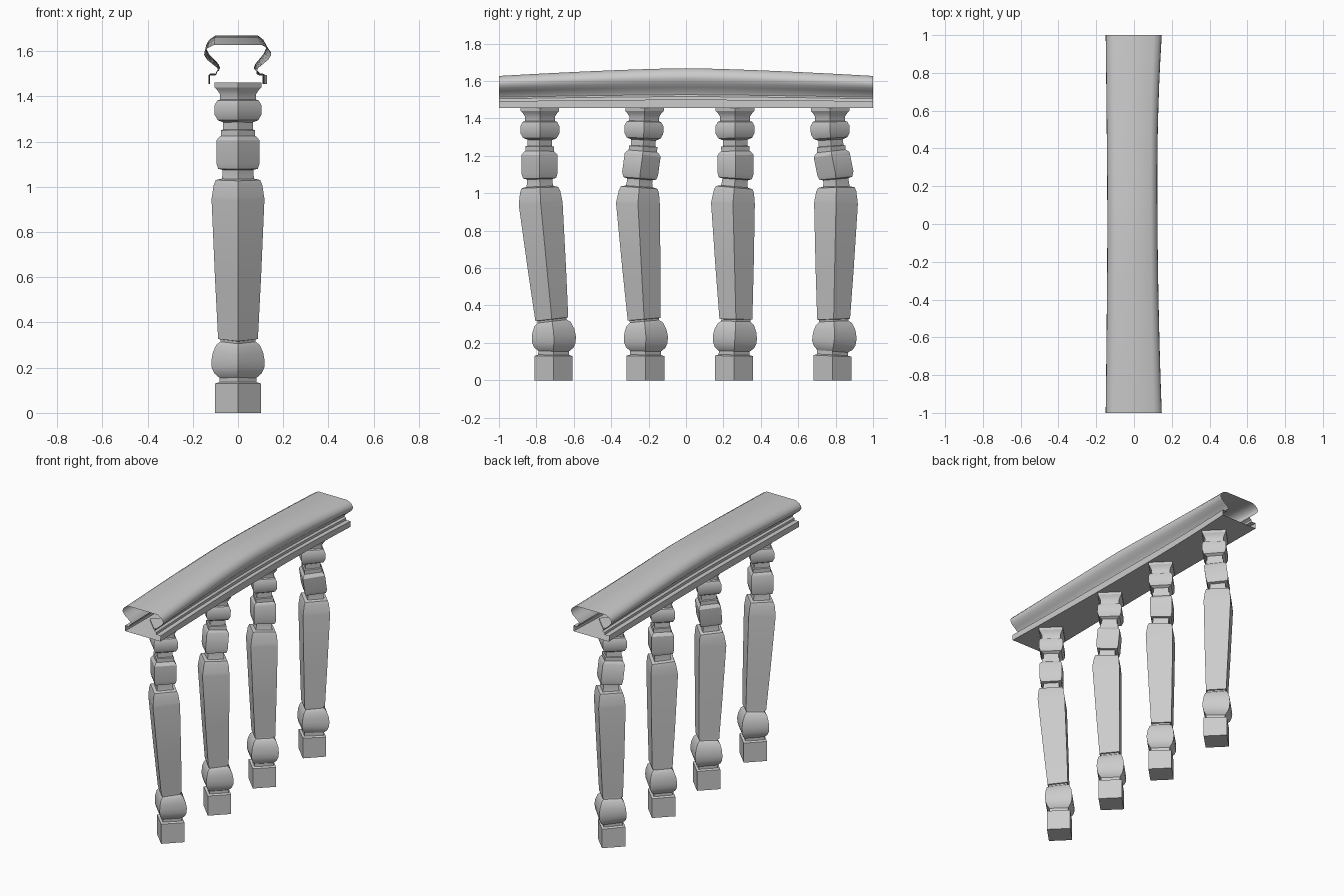
import bpy, math

if "Cube" in bpy.data.objects:
    bpy.data.objects.remove(bpy.data.objects["Cube"])

def make_object(name, verts, faces, angle=30):
    mesh = bpy.data.meshes.new(name)
    mesh.from_pydata(verts, [], faces)
    mesh.update()
    ob = bpy.data.objects.new(name, mesh)
    bpy.context.collection.objects.link(ob)
    bpy.ops.object.select_all(action='DESELECT')
    bpy.context.view_layer.objects.active = ob
    ob.select_set(True)
    bpy.ops.object.shade_smooth_by_angle(angle=math.radians(angle))
    return ob

def lerp_path(path, z):
    for (z0, y0), (z1, y1) in zip(path, path[1:]):
        if z <= z1:
            t = max(0, (z - z0) / (z1 - z0))
            return y0 + (y1 - y0) * t
    return path[-1][1]

# Baluster silhouette: (corner radius, height)
PROFILE = [(.101, 0), (.101, .13), (.082, .136), (.082, .155), (.105, .175),
           (.116, .2), (.118, .23), (.112, .265), (.097, .3), (.078, .315),
           (.078, .325), (.088, .327), (.102, .6), (.117, .945), (.115, .96),
           (.107, 1.01), (.098, 1.03), (.072, 1.036), (.068, 1.055),
           (.068, 1.075), (.088, 1.08), (.096, 1.105), (.096, 1.205),
           (.082, 1.222), (.076, 1.225), (.076, 1.25), (.066, 1.253),
           (.066, 1.285), (.09, 1.295), (.104, 1.32), (.104, 1.36),
           (.092, 1.382), (.08, 1.386), (.08, 1.41), (.092, 1.428),
           (.103, 1.44), (.103, 1.462)]

# Each baluster's bent centre line, at the same heights
HEIGHTS = [0, .15, .24, .33, .945, 1.03, 1.1, 1.21, 1.34, 1.47]
CENTRES = [
    [-.708, -.708, -.706, -.718, -.777, -.781, -.783, -.783, -.781, -.781],
    [-.217, -.217, -.214, -.224, -.257, -.25, -.246, -.231, -.225, -.221],
    [.257, .257, .262, .267, .251, .258, .265, .265, .262, .262],
    [.783, .783, .796, .789, .802, .804, .8, .778, .77, .77],
]

def baluster(name, ys):
    path = list(zip(HEIGHTS, ys))
    verts, faces = [], []
    last = len(PROFILE) - 1
    for i, (r, z) in enumerate(PROFILE):
        y = lerp_path(path, z)
        # rings lean square to the centre line, except at the two ends
        slope = (lerp_path(path, z + .05) - lerp_path(path, z - .05)) / .1
        if z < .1 or z > 1.4:
            slope = 0
        for k in range(4):
            a = k * math.pi / 2
            dy = r * math.sin(a)
            verts.append((r * math.cos(a), y + dy, z - slope * dy))
    for i in range(last):
        for k in range(4):
            a, b = i * 4 + k, i * 4 + (k + 1) % 4
            faces.append((a, b, b + 4, a + 4))
    faces.append((3, 2, 1, 0))
    faces.append(tuple(last * 4 + k for k in range(4)))
    make_object(name, verts, faces)

for n, ys in enumerate(CENTRES):
    baluster(f"baluster_{n + 1}", ys)

# Hollow handrail: half section swept along y, taller and narrower mid-span
HALF = [(.129, 1.455), (.129, 1.492), (.098, 1.492), (.096, 1.505),
        (.083, 1.513), (.09, 1.526), (.113, 1.545), (.134, 1.562),
        (.147, 1.583), (.145, 1.597), (.132, 1.613), (.105, 1.627)]
SECTION = HALF + [(-x, z) for x, z in reversed(HALF)]
STEPS = 16

verts, faces = [], []
n = len(SECTION)
for j in range(STEPS + 1):
    y = -1 + 2 * j / STEPS
    rise = 1 - abs(y) ** 1.4
    pinch = max(0, 1 - ((y - .25) / (.75 if y > .25 else 1.25)) ** 2)
    for x, z in SECTION:
        sx = 1 - .16 * pinch if x > 0 else 1.02 - .06 * rise
        verts.append((x * sx, y, 1.455 + (z - 1.455) * (1 + .24 * rise)))
for j in range(STEPS):
    for k in range(n):
        a, b = j * n + k, j * n + (k + 1) % n
        faces.append((a, a + n, b + n, b))
make_object("handrail", verts, faces, 40)
